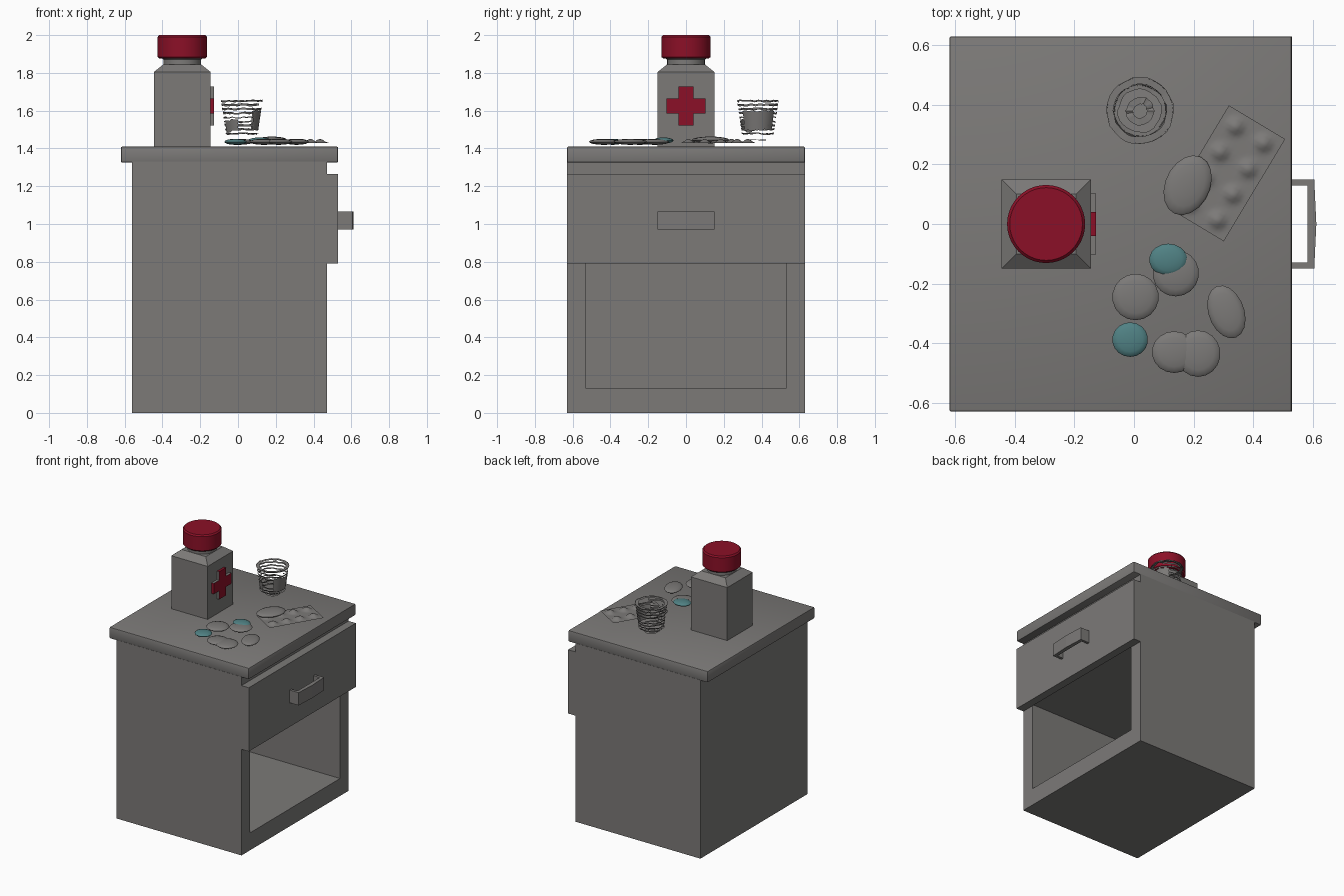
import bpy, bmesh, math, random
from mathutils import Matrix, Vector

random.seed(4)
cube = bpy.data.objects.get("Cube")
if cube:
    bpy.data.objects.remove(cube, do_unlink=True)


def material(name, rgb):
    m = bpy.data.materials.new(name)
    m.use_nodes = True
    m.diffuse_color = (*rgb, 1)
    m.node_tree.nodes["Principled BSDF"].inputs["Base Color"].default_value = (*rgb, 1)
    return m


GREY = material("warm grey", (0.2, 0.193, 0.187))
RED = material("dark red", (0.26, 0.005, 0.02))
TEAL = material("teal", (0.08, 0.22, 0.23))


def finish(name, bm, *mats, smooth=None):
    bmesh.ops.recalc_face_normals(bm, faces=bm.faces)
    me = bpy.data.meshes.new(name)
    bm.to_mesh(me)
    bm.free()
    ob = bpy.data.objects.new(name, me)
    bpy.context.collection.objects.link(ob)
    for m in mats:
        me.materials.append(m)
    if smooth:
        bpy.ops.object.select_all(action="DESELECT")
        ob.select_set(True)
        bpy.context.view_layer.objects.active = ob
        bpy.ops.object.shade_smooth_by_angle(angle=math.radians(smooth))
    return ob


def box(name, x, y, z, bevel=0, mat=GREY):
    bm = bmesh.new()
    lo, hi = Vector((x[0], y[0], z[0])), Vector((x[1], y[1], z[1]))
    bmesh.ops.create_cube(bm, size=1, matrix=Matrix.Translation((lo + hi) / 2)
                          @ Matrix.Diagonal((*(hi - lo), 1)))
    if bevel:
        bmesh.ops.bevel(bm, geom=bm.edges[:], offset=bevel, segments=2,
                        affect="EDGES", profile=0.5)
    return finish(name, bm, mat, smooth=30 if bevel else None)


def loft(name, centre, rings, sides, mat, turn=0.0, smooth=None):
    """Closed stack of regular rings given as (radius, height)."""
    bm = bmesh.new()
    loops = []
    for r, z in rings:
        loops.append([bm.verts.new((centre[0] + r * math.cos(turn + math.tau * i / sides),
                                    centre[1] + r * math.sin(turn + math.tau * i / sides), z))
                      for i in range(sides)])
    for a, b in zip(loops, loops[1:]):
        for i in range(sides):
            j = (i + 1) % sides
            bm.faces.new((a[i], a[j], b[j], b[i]))
    bm.faces.new(loops[0])
    bm.faces.new(loops[-1])
    return finish(name, bm, mat, smooth=smooth)


def prism(name, outline, axis_point, depth, *mats):
    """Extrude a flat outline; axis_point maps (u, v) to a 3D point."""
    bm = bmesh.new()
    face = bm.faces.new([bm.verts.new(axis_point(u, v)) for u, v in outline])
    ext = bmesh.ops.extrude_face_region(bm, geom=[face])
    bmesh.ops.translate(bm, vec=depth,
                        verts=[g for g in ext["geom"] if isinstance(g, bmesh.types.BMVert)])
    return finish(name, bm, *mats)


# Cabinet shell with an open shelf below the drawer
for side, s in (("left", 1), ("right", -1)):
    box(side + "_side_panel", (-0.56, 0.47), sorted((s * 0.53, s * 0.63)), (0, 1.33))
box("shelf_floor", (-0.56, 0.47), (-0.53, 0.53), (0, 0.13))
box("back_panel", (-0.56, -0.48), (-0.53, 0.53), (0.13, 0.8))
box("drawer_case", (-0.56, 0.47), (-0.53, 0.53), (0.8, 1.33))
box("table_top", (-0.62, 0.53), (-0.63, 0.63), (1.325, 1.41), bevel=0.008)
box("drawer_front", (0.47, 0.53), (-0.63, 0.63), (0.79, 1.265))

# Drawer handle
prism("drawer_handle",
      [(0.53, -0.15), (0.605, -0.15), (0.612, 0), (0.605, 0.15), (0.53, 0.15),
       (0.53, 0.13), (0.582, 0.13), (0.582, -0.13), (0.53, -0.13)],
      lambda u, v: (u, v, 0.97), (0, 0, 0.095), GREY)

# Medicine bottle
BOTTLE = (-0.295, 0)
R2 = math.sqrt(2)
loft("bottle_body", BOTTLE, [(0.15 * R2, 1.41), (0.15 * R2, 1.805), (0.1 * R2, 1.845)],
     4, GREY, turn=math.pi / 4)
loft("bottle_neck", BOTTLE, [(0.1, 1.83), (0.1, 1.87), (0.115, 1.885)], 32, GREY, smooth=30)
loft("bottle_cap", BOTTLE, [(0.12, 1.875), (0.131, 1.885), (0.131, 1.99), (0.122, 2.0)],
     40, RED, smooth=40)

# Raised cross on the bottle, grey in its inner corners
a, b = 0.04, 0.103
cross = prism("bottle_cross",
              [(-a, -b), (a, -b), (a, -a), (b, -a), (b, a), (a, a),
               (a, b), (-a, b), (-a, a), (-b, a), (-b, -a), (-a, -a)],
              lambda u, v: (-0.15, u, 1.625 + v), (0.023, 0, 0), RED, GREY)
for f in cross.data.polygons:
    c = f.center
    if abs(f.normal.x) < 0.5 and max(abs(c.y), abs(c.z - 1.625)) < b - 0.01:
        f.material_index = 1

# Ragged cup: uneven bands with a partly closed wall
CUP = (0.02, 0.38)
bm = bmesh.new()


def cup_band(z0, z1, start, sweep, jitter):
    n = max(4, int(sweep * 5))
    cols = []
    for i in range(n + 1):
        t = start + sweep * i / n
        dz = random.uniform(-jitter, jitter)
        col = []
        for z in (z0 + dz, z1 + dz):
            r = 0.083 + (z - 1.47) * 0.15
            col.append(bm.verts.new((CUP[0] + r * math.cos(t), CUP[1] + r * math.sin(t), z)))
        cols.append(col)
    for p, q in zip(cols, cols[1:]):
        bm.faces.new((p[0], q[0], q[1], p[1]))


for k in range(9):
    z = 1.475 + k * 0.0215
    cup_band(z, z + random.uniform(0.005, 0.011), random.uniform(0, 6),
             random.uniform(4.8, 6.2), 0.004)
cup_band(1.5, 1.6, -0.9, 1.9, 0.006)
cup_band(1.49, 1.55, 3.5, 1.0, 0.006)
finish("cup_wall", bm, GREY, smooth=40)

bm = bmesh.new()
for r, w, z in ((0.1, 0.012, 1.652), (0.08, 0.008, 1.48), (0.035, 0.012, 1.445)):
    n = 28
    pts = []
    for i in range(n):
        t = math.tau * i / n
        d = random.uniform(-0.003, 0.003)
        pts.append([bm.verts.new((CUP[0] + q * math.cos(t), CUP[1] + q * math.sin(t), z + d))
                    for q in (r - w + d, r + w + d)])
    for i in range(n):
        p, q = pts[i], pts[(i + 1) % n]
        bm.faces.new((p[0], p[1], q[1], q[0]))
finish("cup_rims", bm, GREY, smooth=40)

# Blister pack: a thin tilted sheet with two rows of soft bumps
bm = bmesh.new()
bmesh.ops.create_grid(bm, x_segments=16, y_segments=28, size=0.5)
turn = Matrix.Translation((0.31, 0.17, 1.43)) @ Matrix.Rotation(math.radians(-31), 4, "Z")
for v in bm.verts:
    u, w = v.co.x, v.co.y
    bump = max(0, math.sin(math.tau * (u + 0.5)) ** 2 * math.sin(4 * math.pi * (w + 0.5)) ** 2 - 0.3)
    v.co = turn @ Vector((u * 0.22, w * 0.4, bump * 0.03))
finish("blister_pack", bm, GREY, smooth=60)


# Loose tablets and capsules
def pill(name, x, y, rx, ry, angle, mat, z=1.435, h=0.016):
    bm = bmesh.new()
    place = (Matrix.Translation((x, y, z)) @ Matrix.Rotation(math.radians(angle), 4, "Z")
             @ Matrix.Diagonal((rx, ry, h, 1)))
    bmesh.ops.create_uvsphere(bm, u_segments=18, v_segments=8, radius=1, matrix=place)
    return finish(name, bm, mat, smooth=60)


pill("upper_capsule_grey", 0.14, -0.165, 0.078, 0.078, 0, GREY)
pill("upper_capsule_teal", 0.115, -0.12, 0.064, 0.054, 0, TEAL, 1.442)
pill("lower_capsule_grey", 0.005, -0.245, 0.078, 0.078, 0, GREY)
pill("lower_capsule_teal", -0.013, -0.388, 0.06, 0.058, 0, TEAL)
pill("tablet_one", 0.135, -0.43, 0.075, 0.07, 0, GREY)
pill("tablet_two", 0.215, -0.435, 0.075, 0.078, 0, GREY)
pill("tablet_three", 0.31, -0.295, 0.06, 0.092, 20, GREY)
pill("large_tablet", 0.18, 0.13, 0.075, 0.105, -25, GREY, 1.445, 0.018)
